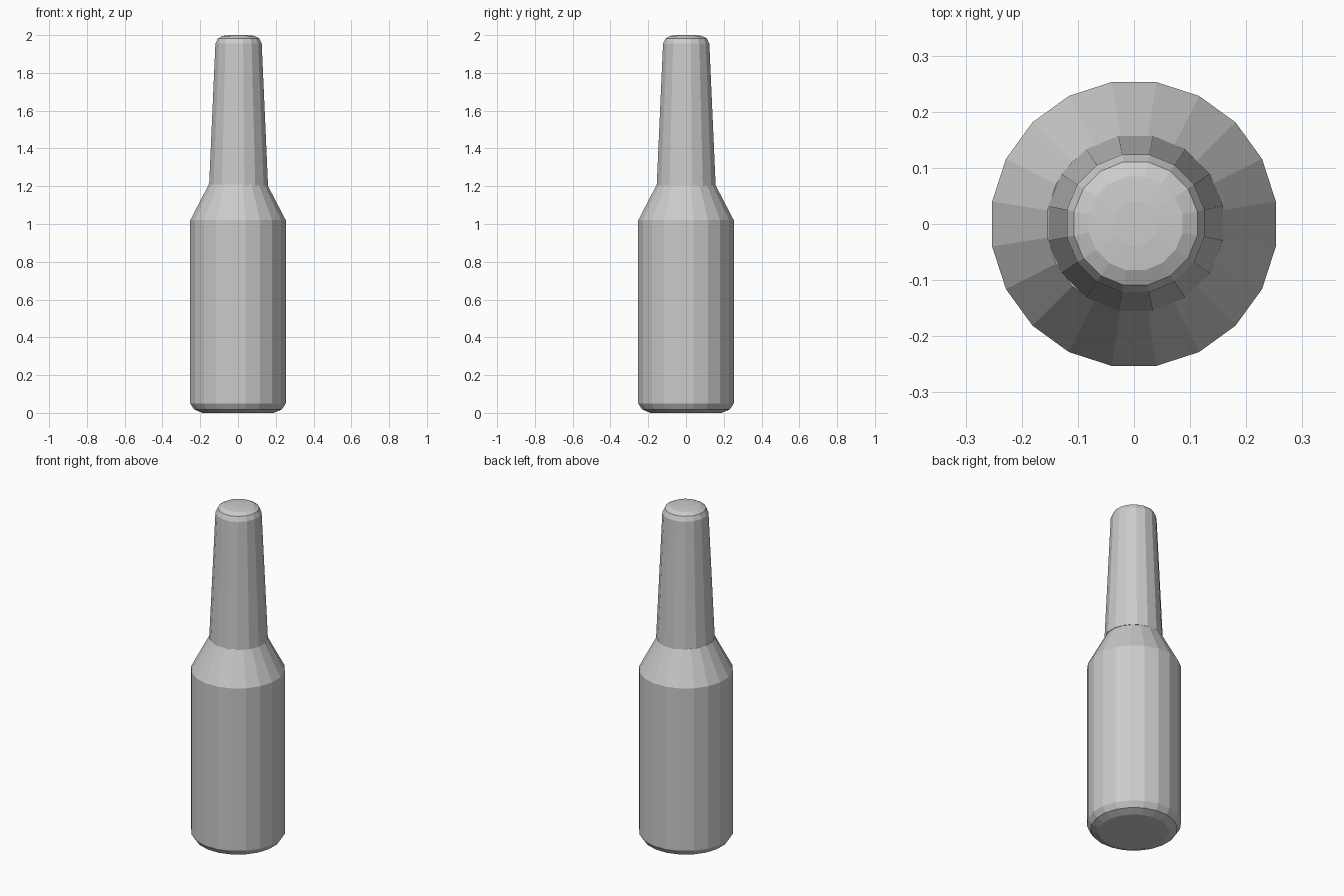
import bpy
import bmesh
from math import pi, cos, sin

cube = bpy.data.objects.get("Cube")
if cube:
    bpy.data.objects.remove(cube)

grey = bpy.data.materials.new("plain grey")
grey.use_nodes = True
colour = (0.6, 0.6, 0.6, 1)
grey.diffuse_color = colour
grey.node_tree.nodes["Principled BSDF"].inputs["Base Color"].default_value = colour


def lathe(name, profile, sides, centre=(0, 0)):
    """Closed, flat-shaded turned solid from (radius, height) pairs."""
    bm = bmesh.new()
    rings = []
    for radius, z in profile:
        ring = []
        for i in range(sides):
            a = 2 * pi * (i + 0.5) / sides
            ring.append(bm.verts.new((centre[0] + radius * cos(a),
                                      centre[1] + radius * sin(a), z)))
        rings.append(ring)
    for low, high in zip(rings, rings[1:]):
        for i in range(sides):
            j = (i + 1) % sides
            bm.faces.new((low[i], low[j], high[j], high[i]))
    bm.faces.new(rings[0][::-1])
    bm.faces.new(rings[-1])
    mesh = bpy.data.meshes.new(name)
    bm.to_mesh(mesh)
    bm.free()
    mesh.materials.append(grey)
    obj = bpy.data.objects.new(name, mesh)
    bpy.context.collection.objects.link(obj)
    return obj


# Body with a chamfered base and sloping shoulder
lathe("bottle_body",
      [(0.19, 0), (0.235, 0.018), (0.256, 0.05), (0.256, 1.02), (0.156, 1.21)], 20)

# Tapered neck with a rounded closed tip
lathe("bottle_neck",
      [(0.159, 1.205), (0.125, 1.955), (0.112, 1.982), (0.085, 1.996), (0.04, 2.0)],
      16, (0.003, 0.001))
